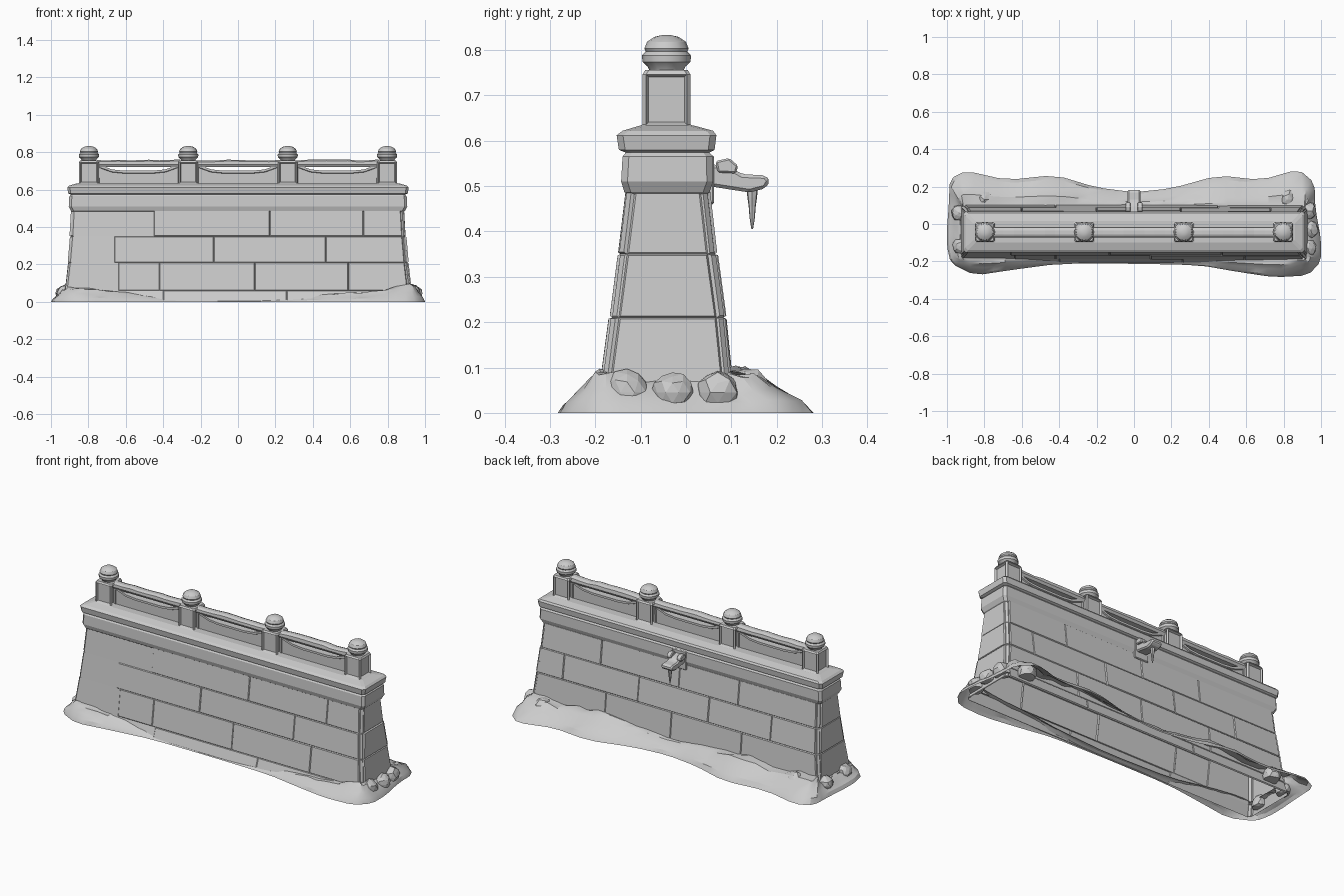
import bpy, bmesh, math, random
from mathutils import Vector

random.seed(4)
cube = bpy.data.objects.get("Cube")
if cube:
    bpy.data.objects.remove(cube, do_unlink=True)

stone = bpy.data.materials.new("grey_stone")
stone.use_nodes = True
GREY = (0.6, 0.6, 0.6, 1)
stone.diffuse_color = GREY
stone.node_tree.nodes["Principled BSDF"].inputs["Base Color"].default_value = GREY

MID_Y = -0.043


def finish(name, bm, smooth=None):
    mesh = bpy.data.meshes.new(name)
    bm.to_mesh(mesh)
    bm.free()
    obj = bpy.data.objects.new(name, mesh)
    bpy.context.collection.objects.link(obj)
    mesh.materials.append(stone)
    if smooth:
        bpy.ops.object.select_all(action="DESELECT")
        obj.select_set(True)
        bpy.context.view_layer.objects.active = obj
        bpy.ops.object.shade_smooth_by_angle(angle=math.radians(smooth))
    return obj


def loft(bm, rings, bottom=False, top=False):
    """Skin a stack of closed counter-clockwise rings."""
    rows = [[bm.verts.new(p) for p in ring] for ring in rings]
    n = len(rows[0])
    faces = []
    for a, b in zip(rows, rows[1:]):
        for i in range(n):
            j = (i + 1) % n
            faces.append(bm.faces.new((a[i], a[j], b[j], b[i])))
    if bottom:
        bm.faces.new(rows[0][::-1])
    if top:
        bm.faces.new(rows[-1])
    return faces


def rect(hx, y0, y1, z, c=0.01, cx=0.0, front=(), back=()):
    """Chamfered rectangle ring, with optional extra points on the long sides."""
    pts = [(-hx + c, y0)] + [(x, y0) for x in front] + [(hx - c, y0)]
    pts += [(hx, y0 + c), (hx, y1 - c), (hx - c, y1)]
    pts += [(x, y1) for x in sorted(back, reverse=True)]
    pts += [(-hx + c, y1), (-hx, y1 - c), (-hx, y0 + c)]
    return [(cx + x, y, z) for x, y in pts]


def circle(r, x, y, z, n=12):
    return [(x + r * math.cos(math.tau * i / n), y + r * math.sin(math.tau * i / n), z)
            for i in range(n)]


def extrude_profile(name, pts, axis, lo, hi, bevel=0.0, recess=0.0):
    """Prism of a closed profile; axis 'x' takes (y, z), axis 'y' takes (x, z)."""
    def place(d):
        return [(d, u, v) if axis == "x" else (u, d, v) for u, v in pts]
    bm = bmesh.new()
    loft(bm, [place(lo), place(hi)], True, True)
    bmesh.ops.recalc_face_normals(bm, faces=bm.faces)
    if recess:
        ends = [f for f in bm.faces if abs(f.normal[axis == "y"]) > 0.9 and len(f.verts) == len(pts)]
        bmesh.ops.inset_individual(bm, faces=ends, thickness=0.012)
        bmesh.ops.inset_individual(bm, faces=ends, thickness=0.003, depth=-recess)
    if bevel:
        bmesh.ops.bevel(bm, geom=bm.edges[:], offset=bevel, segments=1, affect="EDGES")
    return finish(name, bm)


# Battered wall: courses of separate blocks, open underneath
levels = [(0.935, -0.205, 0.11, 0.0), (0.922, -0.183, 0.097, 0.06),
          (0.905, -0.163, 0.082, 0.21), (0.893, -0.145, 0.063, 0.35),
          (0.885, -0.128, 0.047, 0.49)]
front_seams = [(-0.4, 0.26), (-0.64, -0.42, 0.09, 0.59), (-0.66, -0.13, 0.47), (-0.45, 0.17, 0.67)]
back_seams = [(-0.3, 0.4), (-0.42, 0.03, 0.45), (-0.6, -0.2, 0.25, 0.73), (-0.38, 0.0, 0.5)]
bm = bmesh.new()
for k, (fs, bs) in enumerate(zip(front_seams, back_seams)):
    faces = loft(bm, [rect(*levels[k + i], 0.015, front=fs, back=bs) for i in (0, 1)])
    for f in faces:
        bmesh.ops.inset_individual(bm, faces=[f], thickness=0.005, depth=random.uniform(0.003, 0.008))
finish("wall_blocks", bm)

# Moulded cornice
bm = bmesh.new()
cornice = [(0.88, -0.122, 0.042, 0.478), (0.893, -0.136, 0.052, 0.487),
           (0.905, -0.143, 0.06, 0.51), (0.902, -0.14, 0.059, 0.565),
           (0.893, -0.133, 0.052, 0.574), (0.908, -0.148, 0.063, 0.58),
           (0.913, -0.153, 0.067, 0.612), (0.902, -0.14, 0.06, 0.622),
           (0.86, -0.10, 0.016, 0.634)]
loft(bm, [rect(*c, 0.014) for c in cornice], top=True)
finish("cornice", bm)

# Balustrade posts with recessed panels and round finials
POSTS = (-0.797, -0.266, 0.266, 0.797)
for n, px in enumerate(POSTS):
    bm = bmesh.new()
    shape = [(0.08, 0.61), (0.057, 0.634), (0.053, 0.636), (0.053, 0.746), (0.047, 0.756)]
    faces = loft(bm, [rect(h, MID_Y - h, MID_Y + h, z, 0.008, px) for h, z in shape], top=True)
    panels = [f for f in faces if f.calc_area() > 0.005 and abs(f.normal.z) < 0.1]
    bmesh.ops.inset_individual(bm, faces=panels, thickness=0.012)
    bmesh.ops.inset_individual(bm, faces=panels, thickness=0.007, depth=-0.012)
    finish(f"post_{n + 1}", bm)

    bm = bmesh.new()
    ball = [(0.036, 0.752), (0.042, 0.764), (0.053, 0.774), (0.054, 0.788), (0.046, 0.797),
            (0.049, 0.803), (0.043, 0.818), (0.027, 0.829), (0.01, 0.833)]
    loft(bm, [circle(r, px, MID_Y, z) for r, z in ball], True, True)
    finish(f"finial_{n + 1}", bm, 32)

# Bays between posts: sagging panel below, handrail above
for n, (a, b) in enumerate(zip(POSTS, POSTS[1:])):
    cx, half = (a + b) / 2, (b - a) / 2 - 0.045
    top = [(half, 0.73), (half - 0.04, 0.722), (half - 0.08, 0.708), (half - 0.14, 0.702)]
    outline = [(-half, 0.622), (half, 0.622)] + top + [(-x, z) for x, z in reversed(top)]
    extrude_profile(f"panel_{n + 1}", [(cx + x, z) for x, z in outline],
                    "y", MID_Y - 0.02, MID_Y + 0.02, recess=0.007)
    bm = bmesh.new()
    rows = []
    for i in range(9):
        x = cx - half + 2 * half * i / 8
        lift = random.uniform(-0.004, 0.003)
        section = [(-0.02, 0.722), (0.02, 0.722), (0.028, 0.735), (0.025, 0.752 + lift),
                   (0.008, 0.759 + lift), (-0.012, 0.759 + lift), (-0.026, 0.752 + lift), (-0.028, 0.735)]
        rows.append([(x, MID_Y + y, z) for y, z in section])
    loft(bm, rows, True, True)
    bmesh.ops.recalc_face_normals(bm, faces=bm.faces)
    finish(f"handrail_{n + 1}", bm)

# Carved water spout on the back
extrude_profile("spout_plate", [(0.04, 0.46), (0.062, 0.46), (0.062, 0.568), (0.04, 0.568)],
                "x", -0.045, 0.045, 0.004)
extrude_profile("spout_head", [(0.05, 0.50), (0.14, 0.486), (0.175, 0.495), (0.186, 0.512),
                               (0.175, 0.524), (0.125, 0.526), (0.1, 0.54), (0.05, 0.55)],
                "x", -0.034, 0.034, 0.007)
for side, word in ((-1, "right"), (1, "left")):
    x = side * 0.032
    extrude_profile(f"spout_brow_{word}", [(0.07, 0.53), (0.11, 0.528), (0.115, 0.545),
                                           (0.095, 0.562), (0.065, 0.555)],
                    "x", x - 0.014, x + 0.014, 0.004)
bm = bmesh.new()
icicle = [(0.002, 0.405), (0.006, 0.43), (0.008, 0.455), (0.011, 0.475), (0.013, 0.5)]
loft(bm, [circle(r, 0, 0.146, z, 7) for r, z in icicle], True, True)
finish("icicle", bm)

# Drifted mound around the foot: outline points with height at the wall
outline = [(-0.98, -0.21, 0.07), (-0.85, -0.275, 0.08), (-0.65, -0.245, 0.06), (-0.4, -0.212, 0.02),
           (0.0, -0.212, 0.01), (0.35, -0.22, 0.025), (0.55, -0.255, 0.05), (0.75, -0.285, 0.06),
           (0.93, -0.275, 0.09), (1.0, -0.2, 0.1), (1.0, -0.08, 0.07), (0.97, 0.08, 0.07),
           (0.965, 0.22, 0.09), (0.88, 0.293, 0.1), (0.68, 0.235, 0.08), (0.45, 0.26, 0.1),
           (0.2, 0.19, 0.07), (0.0, 0.17, 0.06), (-0.2, 0.195, 0.08), (-0.42, 0.262, 0.1),
           (-0.68, 0.235, 0.08), (-0.9, 0.285, 0.1), (-0.985, 0.24, 0.09), (-0.99, 0.1, 0.06),
           (-1.0, -0.02, 0.06), (-1.0, -0.12, 0.06)]
outline = [Vector(p) for p in outline]
curve = []
for p, q in zip(outline, outline[1:] + outline[:1]):
    curve += [p.lerp(q, 0.2), p.lerp(q, 0.5), p.lerp(q, 0.8)]
rings = []
for t, rise in ((0, 0), (0.12, 0.3), (0.4, 0.55), (0.62, 0.9), (0.85, 1), (1.05, 1)):
    ring = []
    for p in curve:
        inner = Vector((max(-0.91, min(0.91, p.x)), max(-0.178, min(0.085, p.y)), 0))
        q = Vector((p.x, p.y, 0)).lerp(inner, t)
        wobble = random.uniform(0.85, 1.12) if 0 < t < 1 else 1
        q.z = p.z * rise * wobble
        ring.append(q)
    rings.append(ring)
bm = bmesh.new()
loft(bm, rings)
finish("drift_mound", bm, 28)

# Loose rocks heaped by the corners
rocks = [(0.93, -0.13, 0.05), (0.945, -0.03, 0.045), (0.93, 0.07, 0.05),
         (-0.93, -0.12, 0.045), (-0.935, 0.06, 0.045), (0.82, 0.13, 0.055), (-0.8, 0.13, 0.055)]
for n, (x, y, r) in enumerate(rocks):
    bm = bmesh.new()
    bmesh.ops.create_icosphere(bm, subdivisions=2, radius=r)
    for v in bm.verts:
        v.co *= random.uniform(0.88, 1.08)
        v.co = (x + v.co.x * 0.9, y + v.co.y, max(0.02, 0.045 + v.co.z))
    finish(f"rock_{n + 1}", bm)
